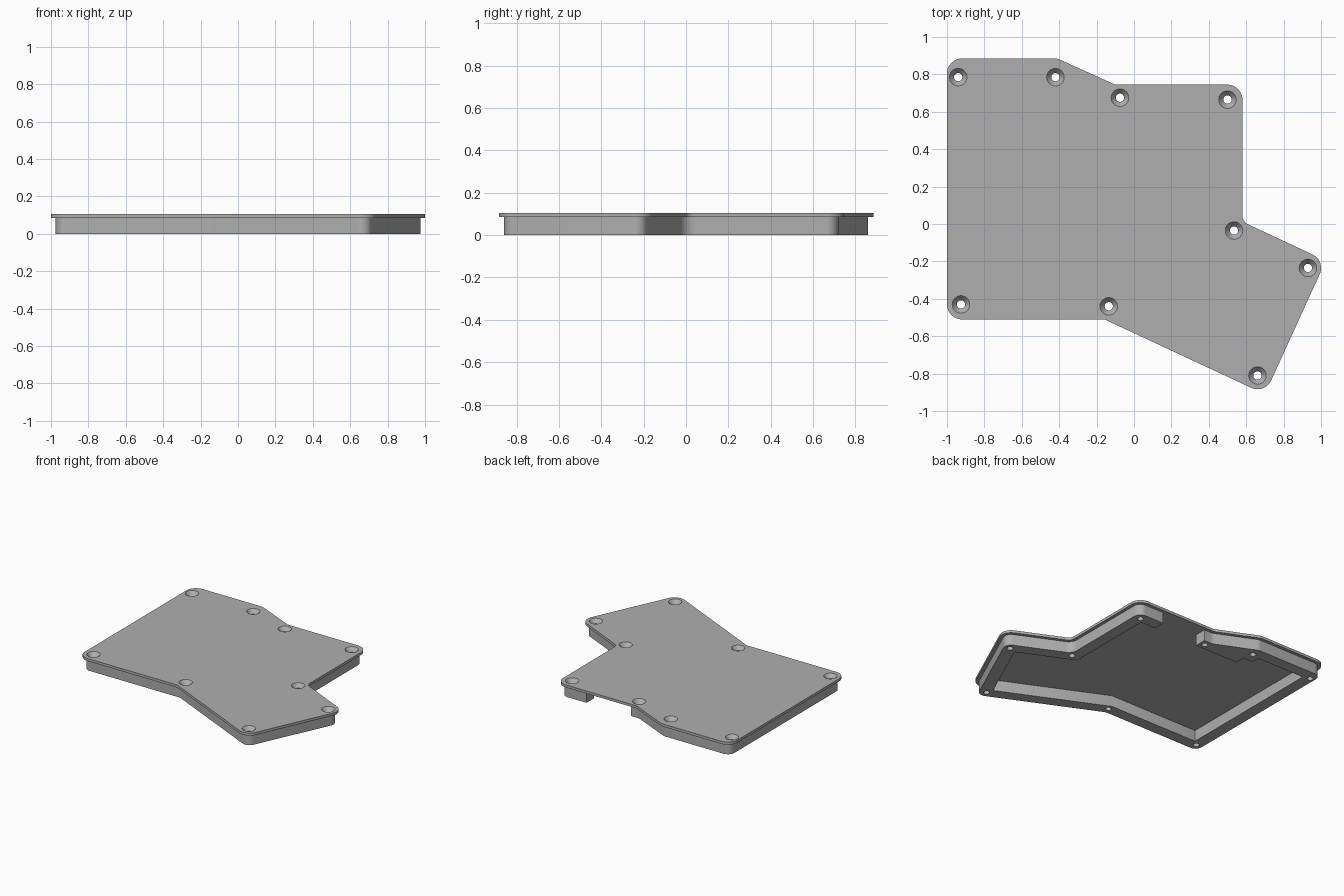
import bpy, bmesh, math
from mathutils import Vector

cube = bpy.data.objects.get("Cube")
if cube:
    bpy.data.objects.remove(cube, do_unlink=True)

grey = bpy.data.materials.new("plain grey")
grey.use_nodes = True
grey.diffuse_color = (0.43, 0.43, 0.43, 1)
grey.node_tree.nodes["Principled BSDF"].inputs["Base Color"].default_value = grey.diffuse_color

WALL_TOP, LID_TOP = 0.085, 0.105
LIP, WALL = 0.025, 0.09

# Sharp outline of the lid, counterclockwise
outline = [Vector(p) for p in [
    (-1, -0.51), (-0.158, -0.51), (0.70, -0.91), (1.026, -0.196), (0.58, 0.012),
    (0.58, 0.745), (-0.1, 0.745), (-0.41, 0.885), (-1, 0.885)]]
screws = [(-0.94, 0.785), (-0.42, 0.785), (-0.075, 0.675), (0.5, 0.665), (0.535, -0.035),
          (0.93, -0.235), (0.66, -0.81), (-0.135, -0.44), (-0.925, -0.43)]


def offset(points, d):
    """Move every edge of a counterclockwise polygon inward by d."""
    result = []
    for i, p in enumerate(points):
        a = (p - points[i - 1]).normalized()
        b = (points[(i + 1) % len(points)] - p).normalized()
        na, nb = Vector((-a.y, a.x)), Vector((-b.y, b.x))
        result.append(p + (na + nb) * d / (1 + na.dot(nb)))
    return result


def rounded(before, p, after, radius, steps=8):
    """Arc that replaces the corner p."""
    a, b = (before - p).normalized(), (after - p).normalized()
    half = a.angle(b) / 2
    centre = p + (a + b).normalized() * radius / math.sin(half)
    start = p + a * radius / math.tan(half) - centre
    end = p + b * radius / math.tan(half) - centre
    return [centre + (start.lerp(end, i / steps)).normalized() * radius
            for i in range(steps + 1)]


def round_loop(points, radius):
    n = len(points)
    loops = []
    for i, p in enumerate(points):
        prev, nxt = points[i - 1], points[(i + 1) % n]
        convex = (p - prev).cross(nxt - p) > 0
        r = radius if convex else 0.13 - radius
        loops.append(rounded(prev, p, nxt, r))
    return loops


def finish(name, bm):
    bmesh.ops.recalc_face_normals(bm, faces=bm.faces[:])
    mesh = bpy.data.meshes.new(name)
    bm.to_mesh(mesh)
    bm.free()
    mesh.materials.append(grey)
    obj = bpy.data.objects.new(name, mesh)
    bpy.context.collection.objects.link(obj)
    return obj


def prism(name, points, z0, z1):
    bm = bmesh.new()
    face = bm.faces.new([bm.verts.new((p[0], p[1], z0)) for p in points])
    top = bmesh.ops.extrude_face_region(bm, geom=[face])["geom"]
    bmesh.ops.translate(bm, vec=(0, 0, z1 - z0),
                        verts=[v for v in top if isinstance(v, bmesh.types.BMVert)])
    return finish(name, bm)


# Lid plate
lid = prism("lid_plate", [p for arc in round_loop(outline, 0.08) for p in arc],
            WALL_TOP, LID_TOP)

# Wall below the lid, open at the back for a connector
outer = offset(outline, LIP)
arcs = round_loop(outer, 0.08 - LIP)
inner = offset(outline, LIP + WALL)
gap_left, gap_right = 0.34, -0.035
path = [(gap_right, outer[5].y)]
for i in (6, 7, 8, 0, 1, 2, 3, 4, 5):
    path += [tuple(p) for p in arcs[i]]
path += [(gap_left, outer[5].y), (gap_left, inner[5].y)]
path += [tuple(inner[i]) for i in (5, 4, 3, 2, 1, 0)]
path += [(inner[0].x, 0.77), (-0.485, 0.77), (-0.485, 0.705), (-0.4, 0.705),
         (-0.4, inner[5].y), (gap_right, inner[5].y)]
wall = prism("rim_wall", path, 0, WALL_TOP)

# Countersunk screw hole cutters
bm = bmesh.new()
SIDES = 32
for x, y in screws:
    rings = []
    for z, r in [(-0.1, 0.022), (0.075, 0.022), (0.135, 0.072)]:
        rings.append([bm.verts.new((x + r * math.cos(math.tau * k / SIDES),
                                    y + r * math.sin(math.tau * k / SIDES), z))
                      for k in range(SIDES)])
    bm.faces.new(rings[0])
    bm.faces.new(rings[-1])
    for low, high in zip(rings, rings[1:]):
        for k in range(SIDES):
            j = (k + 1) % SIDES
            bm.faces.new((low[k], low[j], high[j], high[k]))
cutter = finish("screw_hole_cutter", bm)
cutter.hide_render = True

# Cut the holes, then shade the rounded edges
for obj in (lid, wall):
    mod = obj.modifiers.new("screw holes", "BOOLEAN")
    mod.operation, mod.solver, mod.object = "DIFFERENCE", "EXACT", cutter
    graph = bpy.context.evaluated_depsgraph_get()
    mesh = bpy.data.meshes.new_from_object(obj.evaluated_get(graph))
    obj.modifiers.clear()
    obj.data = mesh
    bpy.ops.object.select_all(action="DESELECT")
    obj.select_set(True)
    bpy.context.view_layer.objects.active = obj
    bpy.ops.object.shade_smooth_by_angle(angle=math.radians(30))
bpy.data.objects.remove(cutter, do_unlink=True)
